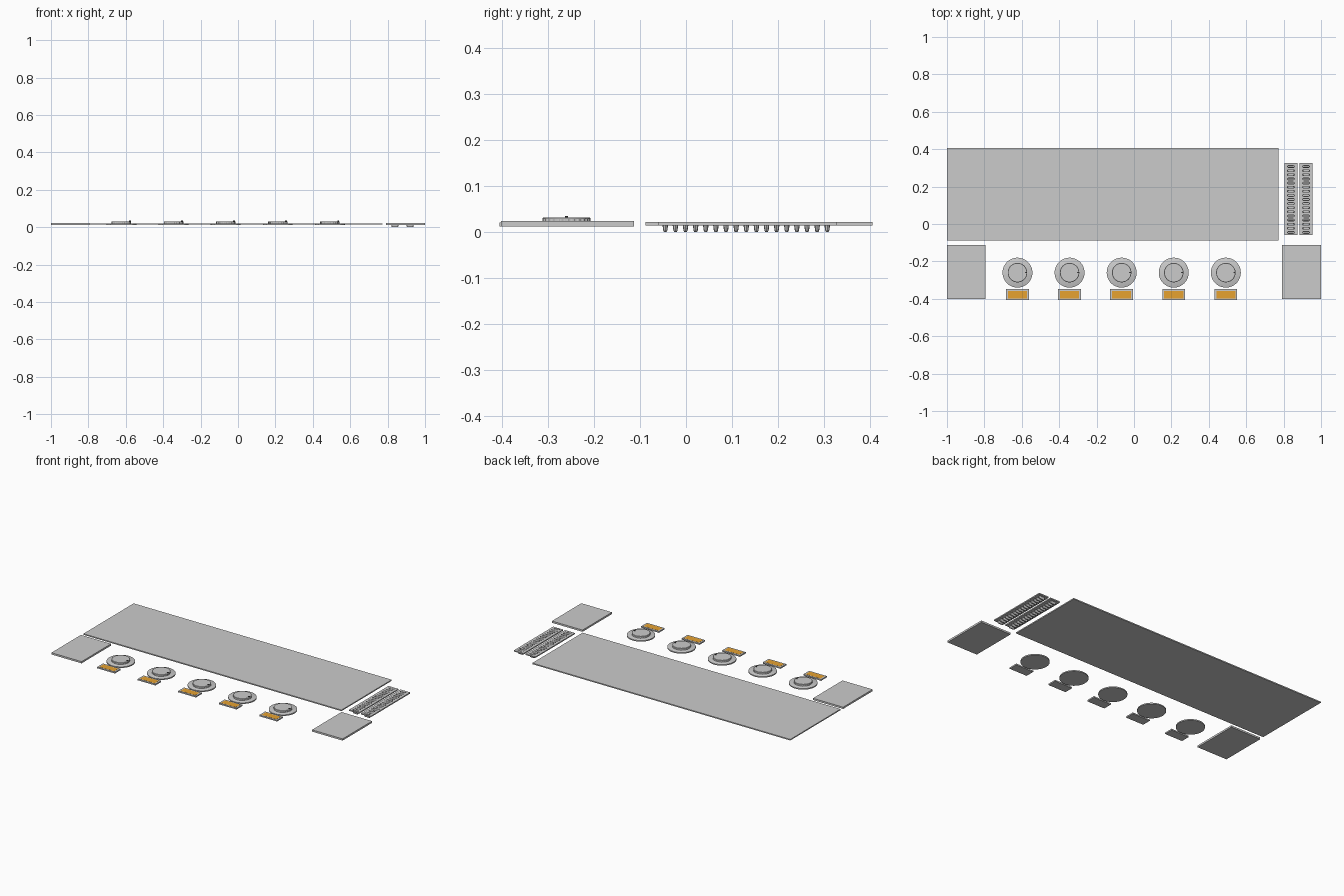
import bpy, bmesh, math
from mathutils import Matrix

if "Cube" in bpy.data.objects:
    bpy.data.objects.remove(bpy.data.objects["Cube"])


def material(name, color):
    m = bpy.data.materials.new(name)
    m.diffuse_color = (*color, 1)
    m.use_nodes = True
    m.node_tree.nodes["Principled BSDF"].inputs["Base Color"].default_value = m.diffuse_color
    return m


GRAY = material("light gray", (0.6, 0.6, 0.6))
AMBER = material("amber", (0.8, 0.36, 0.03))
DARK = material("dark gray", (0.05, 0.05, 0.05))


def finish(name, bm, mat):
    bmesh.ops.recalc_face_normals(bm, faces=bm.faces)
    mesh = bpy.data.meshes.new(name)
    bm.to_mesh(mesh)
    bm.free()
    mesh.materials.append(mat)
    ob = bpy.data.objects.new(name, mesh)
    bpy.context.collection.objects.link(ob)
    return ob


def box(name, x0, x1, y0, y1, z0, z1, mat=GRAY):
    bm = bmesh.new()
    center = Matrix.Translation(((x0 + x1) / 2, (y0 + y1) / 2, (z0 + z1) / 2))
    bmesh.ops.create_cube(bm, size=1, matrix=center @ Matrix.Diagonal((x1 - x0, y1 - y0, z1 - z0, 1)))
    return finish(name, bm, mat)


def loft(bm, rings):
    """Skin a stack of equal-length rings and cap both ends."""
    loops = [[bm.verts.new(p) for p in r] for r in rings]
    for a, b in zip(loops, loops[1:]):
        for i in range(len(a)):
            j = (i + 1) % len(a)
            bm.faces.new((a[i], a[j], b[j], b[i]))
    bm.faces.new(loops[0][::-1])
    bm.faces.new(loops[-1])


def turned(name, x, y, profile, sides=48, knurl=0.0):
    bm = bmesh.new()
    rings = []
    for r, z in profile:
        ring = []
        for i in range(sides):
            a = 2 * math.pi * i / sides
            rr = r - (knurl if i % 4 > 1 else 0)
            ring.append((x + rr * math.cos(a), y + rr * math.sin(a), z))
        rings.append(ring)
    loft(bm, rings)
    return finish(name, bm, GRAY)


def pill(x, y, z, half_x, half_y):
    pts = []
    for side in (1, -1):
        for k in range(5):
            a = -math.pi / 2 + math.pi * k / 4
            pts.append((x + side * (half_x - half_y + half_y * math.cos(a)),
                        y + side * half_y * math.sin(a), z))
    return pts


# Main panel and the two end blocks
box("main_panel", -1, 0.772, -0.088, 0.405, 0.014, 0.021)
box("left_block", -1, -0.793, -0.402, -0.113, 0.012, 0.023)
box("right_block", 0.79, 1, -0.402, -0.113, 0.012, 0.023)

# Five dials, each with a small display in front
for n in range(5):
    x, y = -0.623 + 0.2785 * n, -0.26
    turned("dial_base", x, y, [(0.08, 0.012), (0.08, 0.019), (0.078, 0.020)])
    turned("dial_knob", x, y, [(0.052, 0.020), (0.052, 0.028)], 96, 0.002)
    turned("dial_cap", x, y, [(0.052, 0.028), (0.052, 0.030), (0.050, 0.0315)])
    box("dial_pointer", x + 0.040, x + 0.050, y - 0.003, y + 0.003, 0.031, 0.0345, DARK)
    box("display_frame", x - 0.061, x + 0.061, -0.405, -0.348, 0.012, 0.020)
    box("display_screen", x - 0.051, x + 0.051, -0.397, -0.357, 0.0195, 0.0205, AMBER)

# Two strips of seventeen lamps that taper below the strip
for x in (0.839, 0.920):
    box("lamp_strip", x - 0.034, x + 0.034, -0.06, 0.327, 0.014, 0.021)
    lamps, rims = bmesh.new(), bmesh.new()
    for k in range(17):
        y = -0.045 + 0.022 * k
        loft(rims, [pill(x, y, z, 0.021, 0.0075) for z in (0.0205, 0.0213)])
        loft(lamps, [pill(x, y, 0.0, 0.016, 0.003), pill(x, y, 0.003, 0.018, 0.0045),
                     pill(x, y, 0.014, 0.019, 0.006), pill(x, y, 0.0217, 0.016, 0.0035)])
    finish("lamp_rims", rims, DARK)
    finish("lamps", lamps, GRAY)

# Smooth the round parts, keep their rims sharp
bpy.ops.object.select_all(action="DESELECT")
for ob in bpy.context.scene.objects:
    if ob.name.startswith(("dial_base", "dial_cap")):
        ob.select_set(True)
        bpy.context.view_layer.objects.active = ob
bpy.ops.object.shade_smooth_by_angle(angle=math.radians(30))
